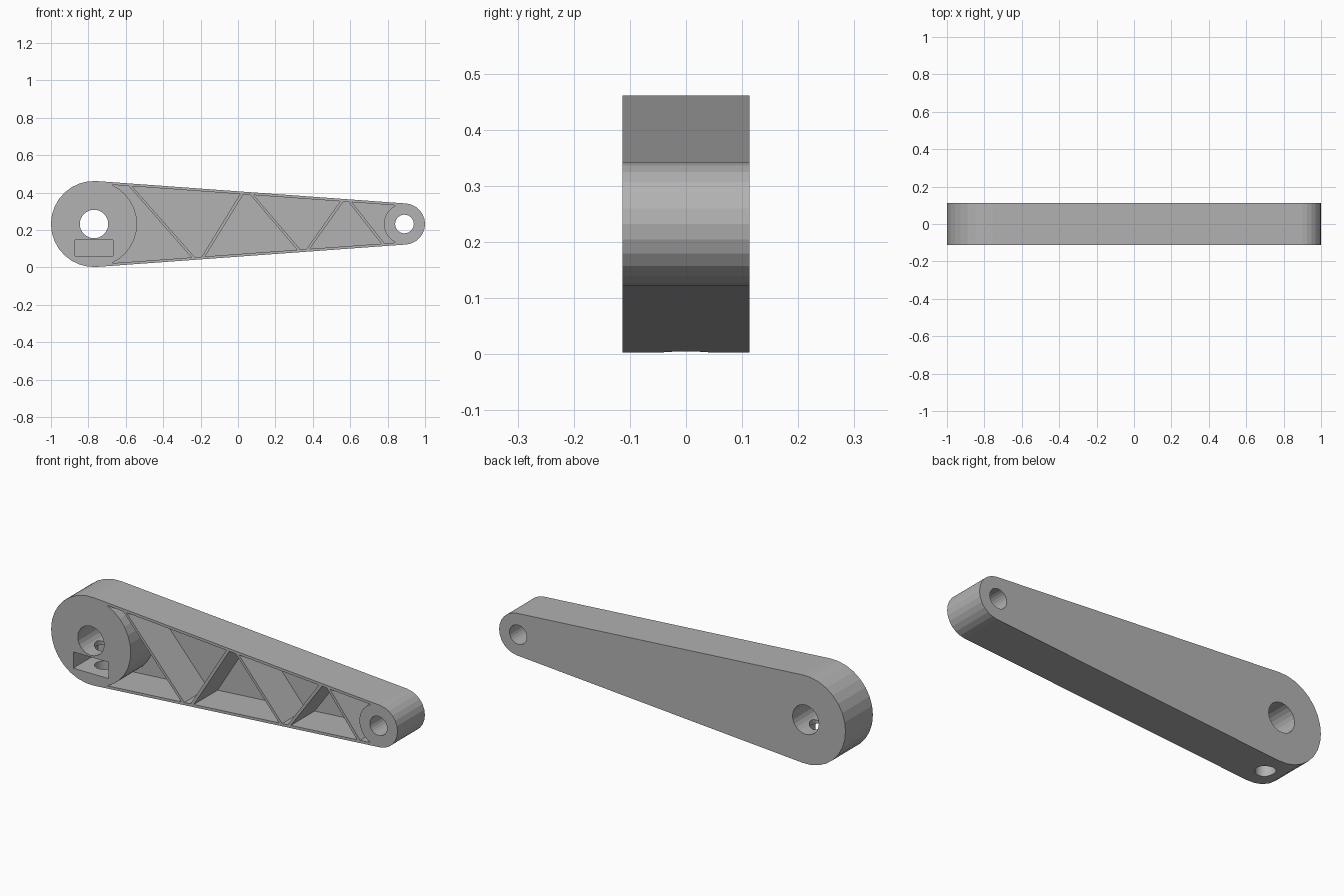
import bpy, bmesh
from math import sin, cos, acos, asin, pi
from mathutils import Vector

if "Cube" in bpy.data.objects:
    bpy.data.objects.remove(bpy.data.objects["Cube"])

# Main dimensions
BIG_X, BIG_R = -0.77, 0.23
TIP_X, TIP_R = 0.89, 0.11
MID_Z = 0.232
HALF_Y = 0.113
WALL, RIB, FLOOR = 0.014, 0.009, 0.03
TILT = asin((BIG_R - TIP_R) / (TIP_X - BIG_X))
TANGENT = pi / 2 - TILT

grey = bpy.data.materials.new("grey_plastic")
grey.use_nodes = True
colour = (0.45, 0.45, 0.45, 1)
grey.diffuse_color = colour
grey.node_tree.nodes["Principled BSDF"].inputs["Base Color"].default_value = colour


def prism(name, points, low, high, axis="y"):
    """Extrude a closed outline along y (points are x, z) or z (points are x, y)."""
    bm = bmesh.new()
    place = (lambda a, b: (a, low, b)) if axis == "y" else (lambda a, b: (a, b, low))
    face = bm.faces.new([bm.verts.new(place(a, b)) for a, b in points])
    made = bmesh.ops.extrude_face_region(bm, geom=[face])
    shift = Vector((0, high - low, 0)) if axis == "y" else Vector((0, 0, high - low))
    bmesh.ops.translate(bm, vec=shift,
                        verts=[v for v in made["geom"] if isinstance(v, bmesh.types.BMVert)])
    bmesh.ops.recalc_face_normals(bm, faces=bm.faces)
    mesh = bpy.data.meshes.new(name)
    bm.to_mesh(mesh)
    bm.free()
    obj = bpy.data.objects.new(name, mesh)
    bpy.context.collection.objects.link(obj)
    mesh.materials.append(grey)
    return obj


def arc(x, z, r, start, end, steps):
    return [(x + r * cos(start + (end - start) * i / steps),
             z + r * sin(start + (end - start) * i / steps)) for i in range(steps + 1)]


def circle(x, z, r, steps=24):
    return arc(x, z, r, 0, 2 * pi, steps)[:-1]


def edge(x, side):
    """Point on the inside of the upper (+1) or lower (-1) wall."""
    half = (BIG_R - WALL - sin(TILT) * (x - BIG_X)) / cos(TILT)
    return (x, MID_Z + side * half)


# Tapered arm with rounded ends
arm = prism("lever_arm",
            arc(BIG_X, MID_Z, BIG_R, TANGENT, 2 * pi - TANGENT, 16)
            + arc(TIP_X, MID_Z, TIP_R, -TANGENT, TANGENT, 12), -HALF_Y, HALF_Y)

# Zigzag ribs as (top x, bottom x); the pockets lie between them
ribs = [(-0.575, -0.24), (0.02, -0.185), (0.075, 0.325), (0.555, 0.375), (0.6, 0.775)]
outlines = []
for (top_a, low_a), (top_b, low_b) in zip(ribs, ribs[1:]):
    outlines.append([edge(top_a + RIB, 1), edge(top_b - RIB, 1),
                     edge(low_b - RIB, -1), edge(low_a + RIB, -1)])

# End pockets follow the round hubs
big_a = TANGENT - acos((BIG_R - WALL) / BIG_R)
tip_a = TANGENT + acos((TIP_R - WALL) / TIP_R)
outlines.append(arc(BIG_X, MID_Z, BIG_R, -big_a, big_a, 12)
                + [edge(ribs[0][0] - RIB, 1), edge(ribs[0][1] - RIB, -1)])
outlines.append(arc(TIP_X, MID_Z, TIP_R, tip_a, 2 * pi - tip_a, 10)
                + [edge(ribs[-1][1] + RIB, -1), edge(ribs[-1][0] + RIB, 1)])
cutters = [prism("pocket_cutter", o, -HALF_Y - 0.05, HALF_Y - FLOOR) for o in outlines]

# Bores, nut slot and the clamp screw hole from below
cutters.append(prism("big_bore_cutter", circle(BIG_X, MID_Z, 0.076), -0.2, 0.2))
cutters.append(prism("tip_bore_cutter", circle(TIP_X, MID_Z, 0.05), -0.2, 0.2))
slot = [(-0.872, 0.062), (-0.668, 0.062), (-0.668, 0.147), (-0.872, 0.147)]
cutters.append(prism("nut_slot_cutter", slot, -0.2, 0.09))
cutters.append(prism("screw_hole_cutter", circle(BIG_X, 0, 0.048, 20), -0.1, MID_Z, "z"))

for cutter in cutters:
    cutter.hide_render = True
    mod = arm.modifiers.new("cut", "BOOLEAN")
    mod.operation = "DIFFERENCE"
    mod.solver = "EXACT"
    mod.object = cutter

# Bake the cuts and drop the cutters
graph = bpy.context.evaluated_depsgraph_get()
baked = bpy.data.meshes.new_from_object(arm.evaluated_get(graph))
arm.modifiers.clear()
arm.data = baked
for cutter in cutters:
    bpy.data.objects.remove(cutter)
